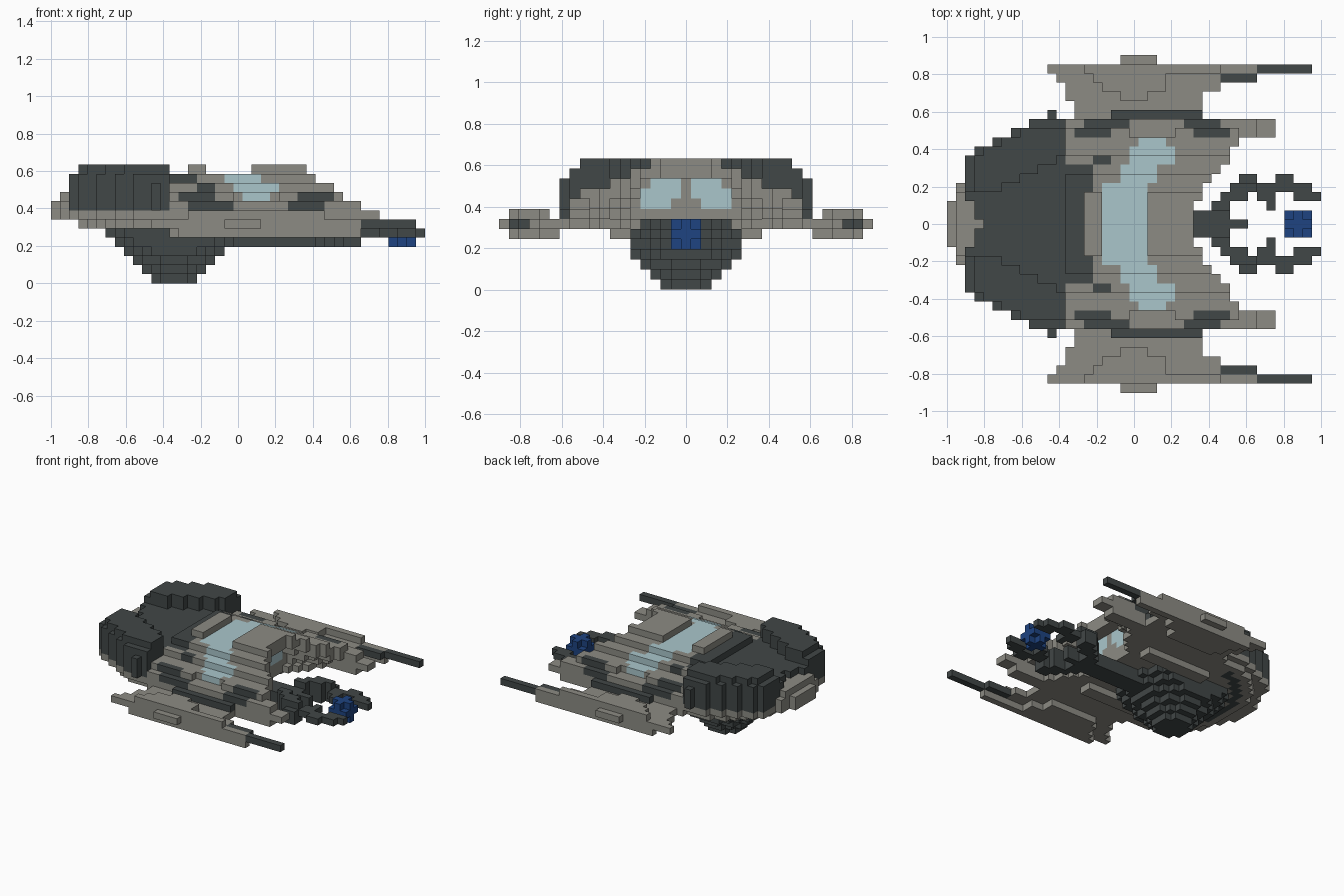
import bpy
import bmesh
from mathutils import Vector

cube = bpy.data.objects.get("Cube")
if cube:
    bpy.data.objects.remove(cube, do_unlink=True)

U = 2 / 41  # edge of one building block


def material(name, rgb):
    m = bpy.data.materials.new(name)
    m.use_nodes = True
    m.diffuse_color = (*rgb, 1)
    bsdf = m.node_tree.nodes["Principled BSDF"]
    bsdf.inputs["Base Color"].default_value = (*rgb, 1)
    bsdf.inputs["Roughness"].default_value = 0.8
    return m


MATS = [material("warm_grey", (0.265, 0.26, 0.23)),
        material("charcoal", (0.053, 0.063, 0.063)),
        material("pale_glass", (0.4, 0.565, 0.6)),
        material("deep_blue", (0.013, 0.057, 0.22))]
GREY, DARK, GLASS, BLUE = range(4)

blocks = {}  # (i, j, k) -> (part, colour)


def put(part, colour, i0, i1, j0, j1, k0, k1):
    """Fill a run of blocks and its mirror image; earlier blocks win."""
    for i in range(i0, i1 + 1):
        for j in range(j0, j1 + 1):
            for k in range(k0, k1 + 1):
                for side in (j, -j):
                    blocks.setdefault((i, side, k), (part, colour))


# Outline of the hull per row away from the centreline
BACK = [20, 20, 20, 19, 19, 18, 18, 18, 17, 15, 13, 11, 9]
FRONT = [6, 6, 6, 7, 7, 8, 9, 10, 10, 11, 15, 15]
# Hull layers: height -> (half width, front limit)
LAYERS = {7: (11, 15), 8: (11, 13), 9: (10, 11), 10: (7, 10), 11: (5, 8), 12: (3, 7)}


def canopy(i, j):
    if j <= 4:
        return -3 <= i <= 1
    if j <= 6:
        return -1 <= i <= 2
    if j <= 8:
        return 0 <= i <= 4
    return j == 9 and 1 <= i <= 3


def hull_colour(i, j, k):
    if k >= 9 and canopy(i, j):
        return GLASS
    if k == 11 and i <= -5 or k >= 9 and i <= -6 and j <= 5:
        return DARK
    if k == 10 and (j == 6 and i <= -5 or j == 7 and i in (-4, -3)):
        return DARK
    if j == 10 and k == 9 and (-6 <= i <= -3 or 7 <= i <= 10):
        return DARK
    if j == 11 and k == 8 and (-5 <= i <= -1 or 6 <= i <= 9):
        return DARK
    return GREY


def front_limit(j, k):
    """Front edge: the arch overhangs and steps back below its rim."""
    top = max(h for h, (width, _) in LAYERS.items() if j <= width)
    recess = 2 * max(0, top - k - 1) if j <= 9 else 0
    return min(max(4, FRONT[j] - recess), LAYERS[k][1])


# Front hull: stepped arch with a recessed windscreen of two panes
PANES = {8: (2, 4), 9: (1, 4), 10: (1, 3)}
for k, (width, _) in LAYERS.items():
    for j in range(width + 1):
        for i in range(-7, front_limit(j, k) + 1):
            if k == 12 and (i < -5 or -4 < i < 2):
                continue
            if k == 9 and j == 10 and 0 <= i <= 4:
                continue
            if j <= 4 and k <= 10 and i >= 4:
                if i == 4:
                    low, high = PANES.get(k, (9, 9))
                    put("windscreen", GLASS if low <= j <= high else GREY, i, i, j, j, k, k)
                continue
            put("hull", hull_colour(i, j, k), i, i, j, j, k, k)

# Rear deck and the two tall engine lobes
for j, back in enumerate(BACK):
    edge = -back
    if j <= 11:
        put("rear_hull", GREY, edge, -8, j, j, 7, 7)
    if j <= 3:
        deck = -16 - (j + 1) // 2
        put("rear_hull", GREY, edge, deck - 1, j, j, 8, 8)
        put("rear_hull", GREY, -19, deck - 1, j, j, 9, 9)
        put("rear_deck", DARK, deck, -8, j, j, 8, 10)
    else:
        stop = -9 if j == 12 else -8
        put("rear_hull", GREY, edge, -19, j, j, 8, 8)
        put("engine_lobes", DARK, max(edge, -18), stop, j, j, 8, 10)
    for k in (11, 12):
        if 4 <= j <= 22 - k:
            start = max(edge, -18) + (k == 12)
            put("engine_lobes", DARK, start, min(2 * j - 23, -8), j, j, k, k)

# Floor plate, with a dark crescent behind the belly
for j in range(12):
    last = max(4, FRONT[j] - 3) if j <= 9 else 13
    for i in range(max(-BACK[j], -17), last + 1):
        d = ((i + 7) ** 2 + j * j) ** 0.5
        ring = i < -9 and 8.3 < d < 9.7
        if i > -8 or d < 10.9:
            put("floor_plate", DARK if ring else GREY, i, i, j, j, 6, 6)

# Stepped belly bowl, flattened at its flanks, and the neck
for k in range(6):
    r = k + 2.45
    for i in range(-15, 2):
        for j in range(6):
            if (i + 7) ** 2 + j * j <= r * r:
                put("belly", DARK, i, i, j, j, k, k)
put("belly_shoulders", GREY, -7, 3, 6, 7, 5, 5)
put("neck", DARK, -1, 8, 0, 1, 4, 5)

# Grasping claws around the orb
CLAW = [(0, 7, 12), (1, 7, 10), (2, 9, 10), (2, 15, 15), (3, 10, 12), (3, 14, 15),
        (3, 18, 20), (4, 11, 19), (5, 12, 13), (5, 16, 17)]
for j, i0, i1 in CLAW:
    for i in range(i0, i1 + 1):
        top = 6 if 2 <= j <= 4 and i <= 13 else 5
        put("claws", DARK, i, i, j, j, 4 if i <= 13 else 5, top)

# Orb: a block with its corners removed
for i in (-1, 0, 1):
    for j in (0, 1):
        for k in (-1, 0, 1):
            if abs(i) + j + abs(k) < 3:
                put("orb", BLUE, 18 + i, 18 + i, j, j, 5 + k, 5 + k)

# Wings: plate, raised ridge, keel and gun barrels
WING = [(12, -6, 7), (13, -6, 7), (14, -7, 7), (15, -7, 9), (16, -8, 9),
        (17, -9, 13), (18, -1, 2)]
RIDGE = [(14, -1, 1), (15, -3, 3), (16, -4, 3), (17, -5, 9)]
for j, i0, i1 in WING:
    put("wings", GREY, i0, i1, j, j, 6, 6)
    if 13 <= j <= 17:
        put("wing_keels", GREY, i0 + 3, i1 - 3 if j < 17 else i1, j, j, 5, 5)
for j, i0, i1 in RIDGE:
    put("wing_ridges", GREY, i0, i1, j, j, 7, 7)
put("side_trim", DARK, -2, 7, 12, 12, 7, 7)
put("gun_barrels", DARK, 10, 13, 16, 16, 6, 6)
put("gun_barrels", DARK, 14, 19, 17, 17, 6, 6)


def build(part):
    """Mesh the outer faces of one part."""
    bm = bmesh.new()
    for cell, (owner, colour) in blocks.items():
        if owner != part:
            continue
        centre = Vector(cell) + Vector((0, 0, 0.5))
        for axis in range(3):
            for s in (-1, 1):
                n = Vector((0, 0, 0))
                n[axis] = s
                if tuple(int(c + d) for c, d in zip(cell, n)) in blocks:
                    continue
                a = Vector((0, 0, 0))
                a[(axis + 1) % 3] = 1
                b = n.cross(a)
                corners = [n + a + b, n - a + b, n - a - b, n + a - b]
                f = bm.faces.new([bm.verts.new((centre + c / 2) * U) for c in corners])
                f.material_index = colour
    bmesh.ops.remove_doubles(bm, verts=bm.verts[:], dist=U / 100)
    mesh = bpy.data.meshes.new(part)
    bm.to_mesh(mesh)
    bm.free()
    for m in MATS:
        mesh.materials.append(m)
    bpy.context.collection.objects.link(bpy.data.objects.new(part, mesh))


for part in sorted({owner for owner, _ in blocks.values()}):
    build(part)
